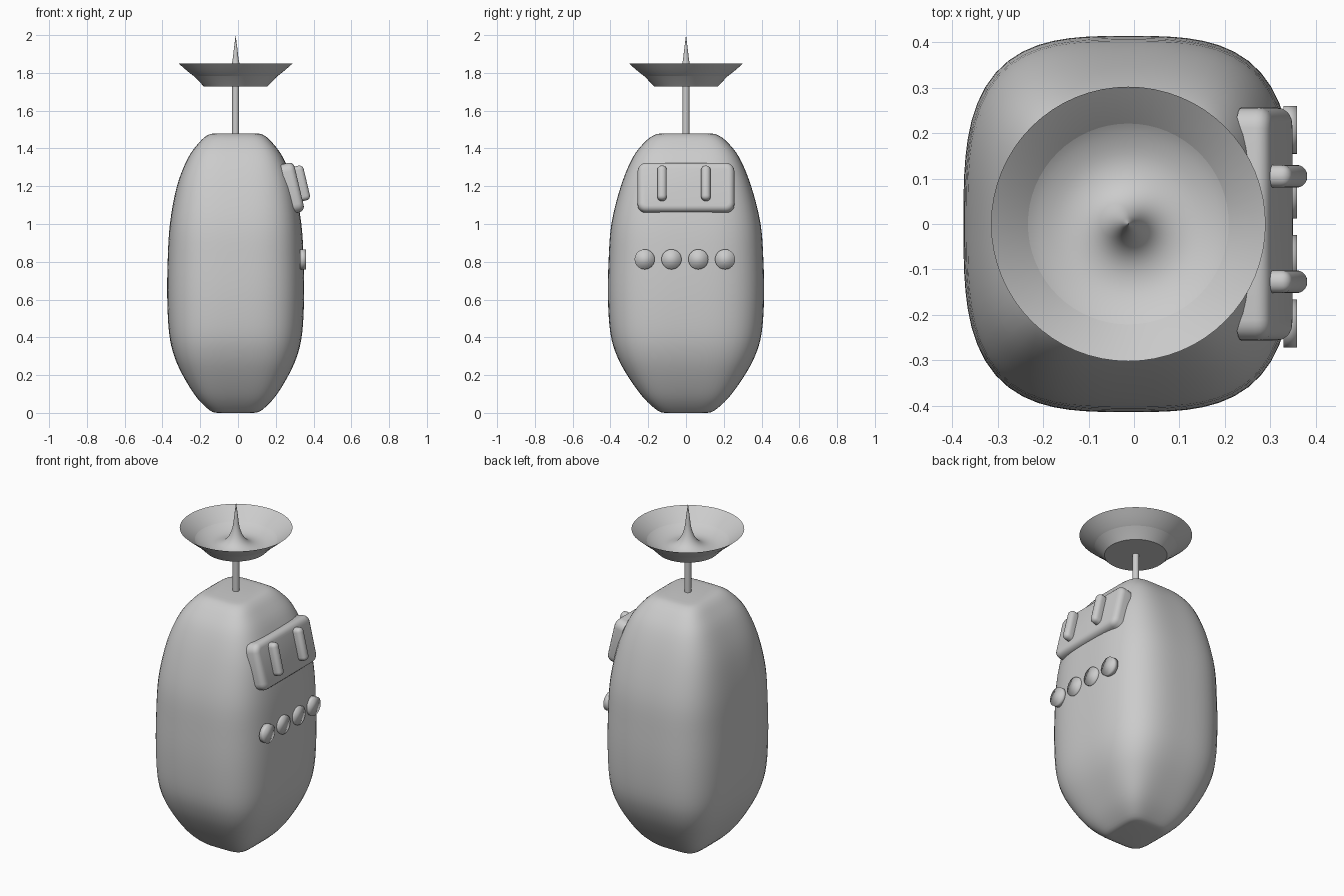
import bpy, bmesh, math
from mathutils import Matrix, Vector

if "Cube" in bpy.data.objects:
    bpy.data.objects.remove(bpy.data.objects["Cube"])

CX = -0.0125                      # body and mast axis
TILT = math.radians(-13.3)        # lean of the upper panel


def finish(bm, name, angle=40):
    bmesh.ops.recalc_face_normals(bm, faces=bm.faces)
    me = bpy.data.meshes.new(name)
    bm.to_mesh(me)
    bm.free()
    ob = bpy.data.objects.new(name, me)
    bpy.context.collection.objects.link(ob)
    bpy.ops.object.select_all(action='DESELECT')
    ob.select_set(True)
    bpy.context.view_layer.objects.active = ob
    bpy.ops.object.shade_smooth_by_angle(angle=math.radians(angle))
    return ob


def spline(pts, steps):
    """Catmull-Rom curve through the points."""
    p = [Vector(q) for q in pts]
    p = [p[0]] + p + [p[-1]]
    out = []
    for a, b, c, d in zip(p, p[1:], p[2:], p[3:]):
        for i in range(steps):
            t = i / steps
            out.append(0.5 * (2 * b + (c - a) * t + (2 * a - 5 * b + 4 * c - d) * t * t
                              + (3 * b - a - 3 * c + d) * t ** 3))
    return out + [p[-1]]


def lathe(name, profile):
    bm = bmesh.new()
    vs = [bm.verts.new((r, 0, z)) for r, z in profile]
    es = [bm.edges.new(e) for e in zip(vs, vs[1:])]
    bmesh.ops.spin(bm, geom=vs + es, cent=(0, 0, 0), axis=(0, 0, 1),
                   angle=math.tau, steps=64)
    bmesh.ops.remove_doubles(bm, verts=bm.verts, dist=1e-5)
    ob = finish(bm, name)
    ob.location.x = CX
    return ob


def box(size):
    bm = bmesh.new()
    bmesh.ops.create_cube(bm, size=1, matrix=Matrix.Diagonal((*size, 1)))
    return bm


# Body: rounded-square sections (half x, half y, z, squareness)
sections = [(0.095, 0.11, 0.0, 5), (0.135, 0.15, 0.012, 4.8), (0.205, 0.225, 0.08, 4.4),
            (0.275, 0.305, 0.19, 3.8), (0.325, 0.365, 0.3, 3.5), (0.352, 0.4, 0.42, 3.3),
            (0.362, 0.413, 0.6, 3.2), (0.36, 0.41, 0.8, 3.2), (0.348, 0.395, 1.0, 3.3),
            (0.311, 0.345, 1.2, 3.5), (0.252, 0.283, 1.35, 3.9), (0.19, 0.217, 1.435, 4.4),
            (0.145, 0.165, 1.472, 4.8), (0.105, 0.12, 1.48, 5)]
bm = bmesh.new()
N = 72
rings = []
for hx, hy, z, n in spline(sections, 4):
    ring = []
    for i in range(N):
        c, s = math.cos(math.tau * i / N), math.sin(math.tau * i / N)
        k = (abs(c) ** n + abs(s) ** n) ** (-1 / n)
        ring.append(bm.verts.new((CX + hx * k * c, hy * k * s, max(z, 0))))
    rings.append(ring)
for a, b in zip(rings, rings[1:]):
    for i in range(N):
        j = (i + 1) % N
        bm.faces.new((a[i], a[j], b[j], b[i]))
bm.faces.new(rings[0])
bm.faces.new(rings[-1])
finish(bm, "body", 50)

# Mast, and dish with central spike
lathe("mast", [(0, 1.46), (0.018, 1.46), (0.018, 1.74), (0, 1.74)])
inner = spline([(0.302, 1.85), (0.25, 1.805), (0.2, 1.77), (0.14, 1.75), (0.085, 1.757),
                (0.045, 1.79), (0.02, 1.85), (0.009, 1.93), (0, 2.0)], 4)
lathe("dish", [(0, 1.728), (0.168, 1.728), (0.225, 1.787)] + [(max(r, 0), z) for r, z in inner])

# Tilted panel: rounded corners, then a softened outer rim
bm = box((0.07, 0.512, 0.268))
bmesh.ops.bevel(bm, geom=[e for e in bm.edges
                          if abs(e.verts[0].co.x - e.verts[1].co.x) > 0.01],
                offset=0.045, segments=5, profile=0.5, affect='EDGES')
bmesh.ops.bevel(bm, geom=[e for e in bm.edges
                          if all(v.co.x > 0.03 for v in e.verts)],
                offset=0.03, segments=4, profile=0.5, affect='EDGES')
panel = finish(bm, "upper_panel")
panel.location = (0.29, 0, 1.192)
panel.rotation_euler.y = TILT

# Two upright rounded bars on the panel
for i, y in enumerate((-0.127, 0.105)):
    bm = box((0.066, 0.05, 0.188))
    bmesh.ops.bevel(bm, geom=bm.edges[:], offset=0.023, segments=5,
                    profile=0.5, affect='EDGES')
    bar = finish(bm, f"panel_bar_{i + 1}")
    bar.location = (0.332, y, 1.215)
    bar.rotation_euler.y = TILT

# Row of four round buttons
for i in range(4):
    bm = bmesh.new()
    bmesh.ops.create_cone(bm, cap_ends=True, segments=32, radius1=0.053, radius2=0.053,
                          depth=0.03, matrix=Matrix.Rotation(math.pi / 2, 4, 'Y'))
    button = finish(bm, f"button_{i + 1}", 180)
    button.location = (0.344, -0.219 + 0.142 * i, 0.813)
